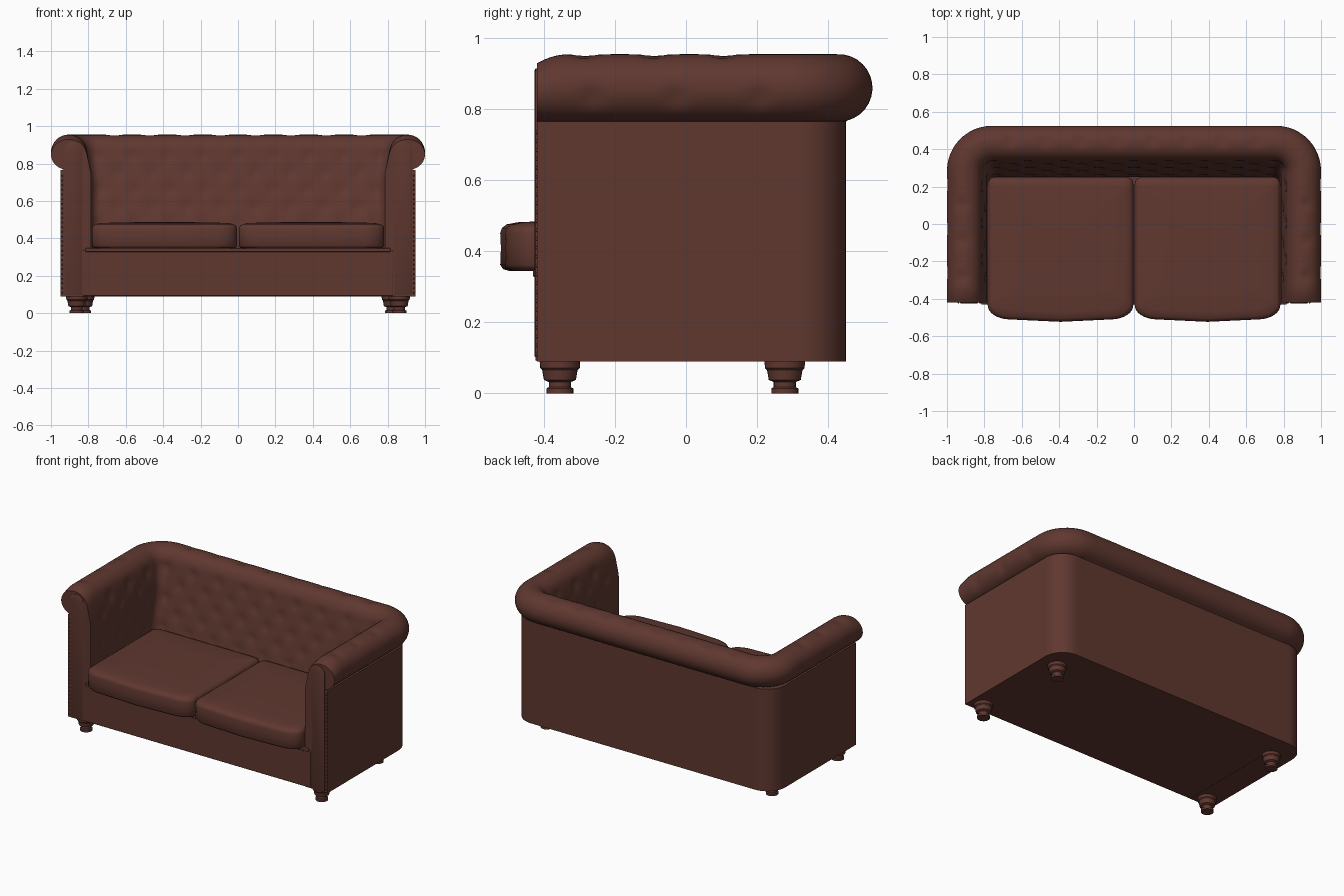
import bpy, bmesh, math
from mathutils import Matrix, Vector, kdtree

old = bpy.data.objects.get("Cube")
if old:
    bpy.data.objects.remove(old, do_unlink=True)

# One leather colour
LEATHER = (0.115, 0.039, 0.029, 1.0)
leather = bpy.data.materials.new("brown leather")
leather.use_nodes = True
leather.diffuse_color = LEATHER
bsdf = next(n for n in leather.node_tree.nodes if n.type == "BSDF_PRINCIPLED")
bsdf.inputs["Base Color"].default_value = LEATHER
bsdf.inputs["Roughness"].default_value = 0.6


def finish(name, bm, mirror=False, angle=40):
    """Turn a bmesh into a smooth-shaded object, mirrored across x if asked."""
    mesh = bpy.data.meshes.new(name)
    bm.to_mesh(mesh)
    bm.free()
    mesh.materials.append(leather)
    mesh.polygons.foreach_set("use_smooth", [True] * len(mesh.polygons))
    mesh.set_sharp_from_angle(angle=math.radians(angle))
    obj = bpy.data.objects.new(name, mesh)
    bpy.context.collection.objects.link(obj)
    if mirror:
        obj.modifiers.new("mirror", "MIRROR").merge_threshold = 0.0005
    return obj


def loft(rings, cap_start=True, cap_end=True):
    """Skin a row of closed rings that share a point count."""
    bm = bmesh.new()
    rows = [[bm.verts.new(p) for p in ring] for ring in rings]
    n = len(rows[0])
    for a, b in zip(rows, rows[1:]):
        for i in range(n):
            j = (i + 1) % n
            bm.faces.new((a[i], a[j], b[j], b[i]))
    if cap_start:
        bm.faces.new(rows[0])
    if cap_end:
        bm.faces.new(rows[-1])
    bmesh.ops.recalc_face_normals(bm, faces=bm.faces)
    return bm, rows


def arc(cx, cy, rx, ry, start, end, steps):
    """Points along part of an ellipse, angles in degrees."""
    out = []
    for i in range(steps + 1):
        a = math.radians(start + (end - start) * i / steps)
        out.append((cx + rx * math.cos(a), cy + ry * math.sin(a)))
    return out


# Tufted shell: one arm-and-back section carried round a U-shaped plan
W, B, FRONT = 0.95, 0.45, -0.42
section = []  # inset at arm, inset at back, height, corner radius
for k in range(9):
    section.append((0, 0, 0.09 + 0.675 * k / 8, 0.13))
roll_start = len(section)
ROLL = 20
for k in range(ROLL + 1):
    a = math.radians(-75 + 240 * k / ROLL)
    c, s = 0.095 * math.cos(a), 0.095 * math.sin(a)
    section.append((0.045 - c, 0.02 - c, 0.86 + s, 0.15 + 0.09 * math.cos(a)))
pad_start = len(section)
PAD = 22
for k in range(PAD + 1):
    f = k / PAD
    section.append((0.142 + 0.023 * min(1, f * 4), 0.116 + 0.084 * min(1, f * 1.2),
                    0.865 - 0.5 * f, 0.05))
section += [(0.165, 0.2, 0.25, 0.05), (0.165, 0.2, 0.09, 0.05)]


def place(kind, t, dx, dy, z, r):
    cx, cy = W - dx - r, B - dy - r
    if kind == "arm":
        x, y = W - dx, FRONT + (cy - FRONT) * t
    elif kind == "corner":
        a = t * math.pi / 2
        x, y = cx + r * math.cos(a), cy + r * math.sin(a)
    else:
        x, y = cx * (1 - t), B - dy
    # The roll dips a little at the arm fronts
    if z > 0.77:
        z -= 0.025 * max(0, 1 - (y - FRONT) / 0.09) ** 2 * (z - 0.77) / 0.18
    return Vector((x, y, z))


ARM, CORNER, BACK = 36, 12, 40
stations = [("arm", i / ARM) for i in range(ARM)]
stations += [("corner", i / CORNER) for i in range(CORNER)]
stations += [("back", i / BACK) for i in range(BACK + 1)]
bm, rows = loft([[place(kind, t, *p) for p in section] for kind, t in stations],
                cap_end=False)

# Staggered button positions on the inner pads and along the roll
last = len(rows) - 1
buttons = []
for i, (kind, t) in enumerate(stations):
    step = last - i if kind == "back" else i - 2
    if kind == "corner" or (kind == "arm" and i < 4):
        continue
    for row in range(5):
        if step % 10 == (5 if row % 2 else 0):
            buttons.append(rows[i][pad_start + 1 + row * 4].co.copy())
    if step % 10 == 5:
        buttons.append(rows[i][roll_start + ROLL * 2 // 3].co.copy())
    if step % 12 == 6 and kind == "arm":
        buttons.append(rows[i][roll_start + ROLL // 4].co.copy())
tree = kdtree.KDTree(len(buttons))
for i, p in enumerate(buttons):
    tree.insert(p, i)
tree.balance()
bm.normal_update()
moves = []
for i, row in enumerate(rows):
    for v in row[roll_start + 1:pad_start + PAD]:
        d = tree.find(v.co)[2]
        depth = 0.011 * math.exp(-(d / 0.028) ** 2)
        if i > 1:
            moves.append((v, v.normal * depth))
for v, m in moves:
    v.co -= m
for v in rows[-1]:
    v.co.x = 0
finish("tufted_arms_and_back", bm, mirror=True)

# Raised arched panels on the arm fronts
outline = [(0.835, 0.1)] + [(0.93, 0.1)] + arc(0.8825, 0.868, 0.0475, 0.047, 0, 180, 16)


def panel_ring(inset, y):
    sx, sz = 1 - inset / 0.0475, 1 - inset / 0.4
    return [(0.8825 + (x - 0.8825) * sx, y, 0.5 + (z - 0.5) * sz) for x, z in outline]


bm, _ = loft([panel_ring(0, FRONT + 0.01), panel_ring(0, FRONT - 0.003),
              panel_ring(0.005, FRONT - 0.006)])
finish("arm_front_panel", bm, mirror=True)

# Small nail heads beside the panels
bm = bmesh.new()
for k in range(26):
    spot = Matrix.Translation((0.939, FRONT, 0.11 + 0.025 * k))
    bmesh.ops.create_icosphere(bm, subdivisions=1, radius=0.005, matrix=spot)
finish("nail_heads", bm, mirror=True, angle=80)


# Seat base and the lip above its front rail
def box(name, x, y0, y1, z0, z1):
    rings = [[(-x, y0, z), (x, y0, z), (x, y1, z), (-x, y1, z)] for z in (z0, z1)]
    bm, _ = loft(rings)
    obj = finish(name, bm)
    bevel = obj.modifiers.new("bevel", "BEVEL")
    bevel.width, bevel.segments = 0.004, 2


box("seat_base", 0.83, -0.424, 0.3, 0.092, 0.335)
box("seat_lip", 0.815, -0.431, 0.3, 0.328, 0.348)

# Seat cushions with bowed fronts and soft edges
X0, X1 = 0.004, 0.782
plan = arc(X1 - 0.035, 0.215, 0.035, 0.035, 0, 90, 6)
plan += arc(X0 + 0.035, 0.215, 0.035, 0.035, 90, 180, 6)
plan += arc(X0 + 0.12, -0.435, 0.12, 0.075, 180, 265, 8)
plan += [((X0 + X1) / 2, -0.523)]
plan += arc(X1 - 0.12, -0.435, 0.12, 0.075, 275, 360, 8)
MX, MY = (X0 + X1) / 2, -0.137
edges = [(0.025, 0.345), (0.008, 0.35), (0, 0.362), (0.002, 0.41), (0, 0.452),
         (0.005, 0.466), (0.018, 0.476), (0.05, 0.482), (0.15, 0.486), (0.3, 0.487)]
rings = []
for inset, z in edges:
    sx, sy = 1 - inset / 0.39, 1 - inset / 0.387
    rings.append([(MX + (x - MX) * sx, MY + (y - MY) * sy, z) for x, y in plan])
bm, _ = loft(rings)
finish("seat_cushion", bm, mirror=True, angle=60)

# Turned feet
turning = [(0.038, 0), (0.038, 0.014), (0.031, 0.018), (0.031, 0.032), (0.045, 0.038),
           (0.05, 0.066), (0.056, 0.072), (0.057, 0.095)]
for name, x, y in (("front_foot", 0.862, -0.355), ("rear_foot", 0.825, 0.278)):
    rings = [[(px, py, z) for px, py in arc(x, y, r, r, 0, 345, 23)] for r, z in turning]
    bm, _ = loft(rings)
    finish(name, bm, mirror=True, angle=30)
